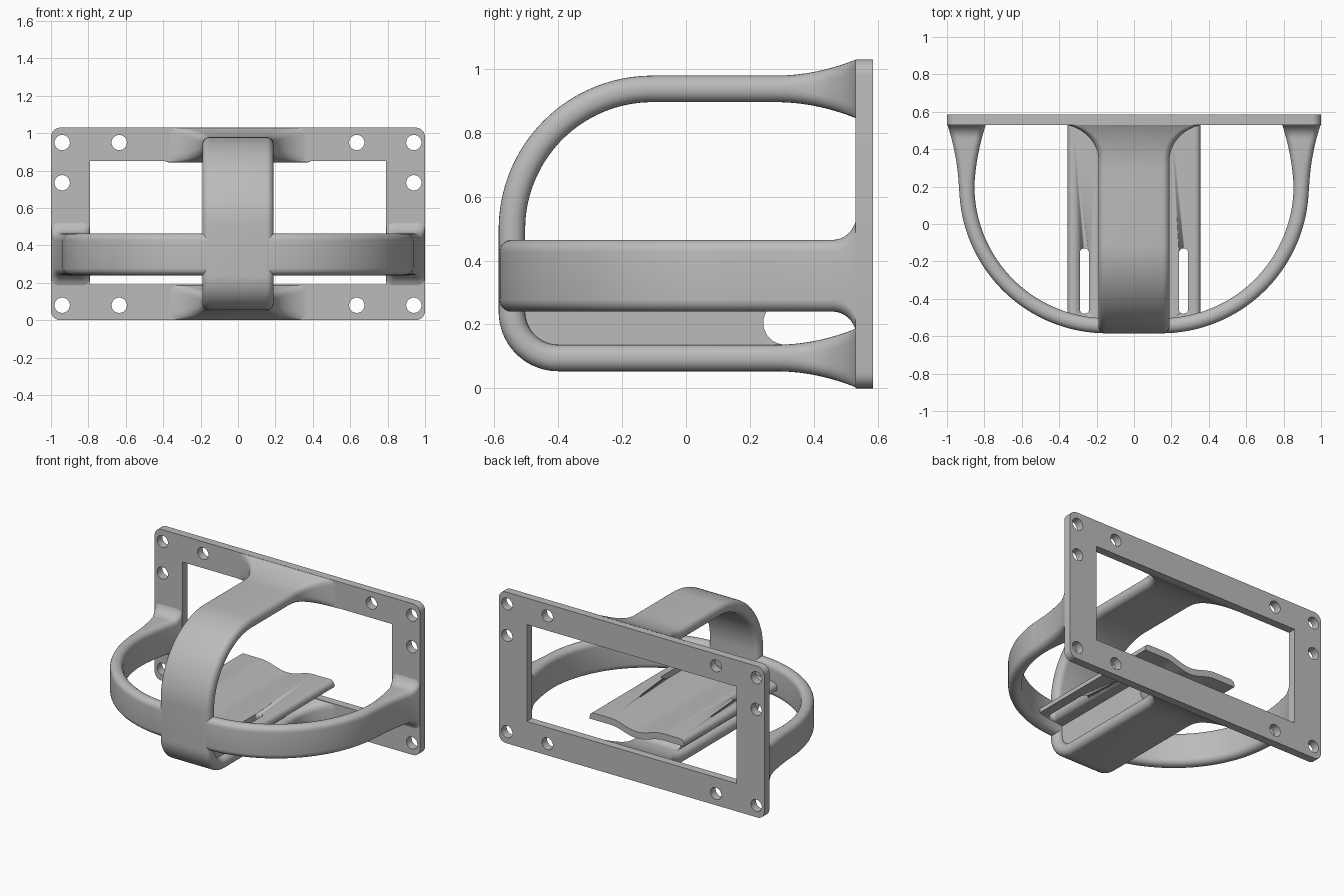
import bpy, bmesh
from math import sin, cos, pi, sqrt, radians
from mathutils import Vector

cube = bpy.data.objects.get("Cube")
if cube:
    bpy.data.objects.remove(cube, do_unlink=True)

grey = bpy.data.materials.new("light_grey")
grey.use_nodes = True
grey.diffuse_color = (0.5, 0.5, 0.5, 1)
grey.node_tree.nodes["Principled BSDF"].inputs["Base Color"].default_value = (0.5, 0.5, 0.5, 1)


def finish(name, mesh):
    """Link a mesh as a named object with the shared material and smooth curved faces."""
    mesh.name = name
    obj = bpy.data.objects.new(name, mesh)
    bpy.context.collection.objects.link(obj)
    mesh.materials.clear()
    mesh.materials.append(grey)
    bpy.ops.object.select_all(action='DESELECT')
    obj.select_set(True)
    bpy.context.view_layer.objects.active = obj
    bpy.ops.object.shade_smooth_by_angle(angle=radians(32))
    return obj


def arc(cx, cy, r, start, end, n=12):
    angles = [radians(start + (end - start) * i / n) for i in range(n + 1)]
    return [(cx + r * cos(a), cy + r * sin(a)) for a in angles]


def rounded_rect(hw, hh, r, cx=0, cy=0, n=6):
    pts = []
    for k, (sx, sy) in enumerate([(1, 1), (-1, 1), (-1, -1), (1, -1)]):
        pts += arc(cx + sx * (hw - r), cy + sy * (hh - r), r, 90 * k, 90 * k + 90, n)
    return pts


def extrude_outlines(name, outlines, depth, location, turn):
    """Fill closed outlines (inner ones become holes) and extrude them."""
    curve = bpy.data.curves.new(name, 'CURVE')
    curve.dimensions, curve.fill_mode, curve.extrude = '2D', 'BOTH', depth / 2
    for pts in outlines:
        spline = curve.splines.new('POLY')
        spline.points.add(len(pts) - 1)
        for p, (a, b) in zip(spline.points, pts):
            p.co = (a, b, 0, 1)
        spline.use_cyclic_u = True
    temp = bpy.data.objects.new(name + "_outline", curve)
    bpy.context.collection.objects.link(temp)
    mesh = bpy.data.meshes.new_from_object(
        temp.evaluated_get(bpy.context.evaluated_depsgraph_get()))
    bpy.data.objects.remove(temp, do_unlink=True)
    bm = bmesh.new()
    bm.from_mesh(mesh)
    bmesh.ops.remove_doubles(bm, verts=bm.verts, dist=0.0001)
    bmesh.ops.recalc_face_normals(bm, faces=bm.faces)
    bm.to_mesh(mesh)
    bm.free()
    obj = finish(name, mesh)
    obj.location, obj.rotation_euler = location, turn
    return obj


def sweep(name, path, axis, size):
    """Sweep a rounded band along a path; size(y) gives half width and half thickness."""
    bm = bmesh.new()
    rings = []
    for i, p in enumerate(path):
        tangent = path[min(i + 1, len(path) - 1)] - path[max(i - 1, 0)]
        normal = tangent.normalized().cross(axis)
        hw, ht = size(p.y)
        rings.append([bm.verts.new(p + axis * a + normal * b)
                      for a, b in rounded_rect(hw, ht, 0.038)])
    for r0, r1 in zip(rings, rings[1:]):
        for j in range(len(r0)):
            k = (j + 1) % len(r0)
            bm.faces.new((r0[j], r0[k], r1[k], r1[j]))
    bm.faces.new(rings[0])
    bm.faces.new(rings[-1])
    bmesh.ops.recalc_face_normals(bm, faces=bm.faces)
    mesh = bpy.data.meshes.new(name)
    bm.to_mesh(mesh)
    bm.free()
    return finish(name, mesh)


def ramp(y, start, end=0.535):
    return min(1, max(0, (y - start) / (end - start)))


def fillet(y, start, r):
    return r * (1 - sqrt(1 - ramp(y, start) ** 2))


# Mounting frame with window and screw holes
upright = (pi / 2, 0, 0)
outlines = [rounded_rect(1, 0.515, 0.05, 0, 0.515),
            [(-0.79, 0.19), (0.79, 0.19), (0.79, 0.85), (-0.79, 0.85)]]
for side in (-1, 1):
    for x, z in [(0.94, 0.95), (0.635, 0.95), (0.94, 0.735), (0.94, 0.08), (0.635, 0.08)]:
        outlines.append(arc(side * x, z, 0.041, 0, 345, 23))
extrude_outlines("mounting_frame", outlines, 0.055, (0, 0.5575, 0), upright)

# Straight run towards the frame, closely spaced where the flare is steep
run = [0.15 + 0.386 * sin(pi / 2 * i / 28) for i in range(29)]

# Vertical band: over the top, down the front and back along the bottom
profile = [(y, 0.9375) for y in reversed(run)]
profile += arc(-0.105, 0.4975, 0.44, 90, 180, 32)
profile += arc(-0.4, 0.24, 0.145, 180, 270, 20)
profile += [(y, 0.095) for y in run]
sweep("vertical_band", [Vector((0, y, z)) for y, z in profile], Vector((1, 0, 0)),
      lambda y: (0.19 + fillet(y, 0.34, 0.22), 0.0415 + 0.0515 * ramp(y, 0.28) ** 2))

# Horizontal hoop: around the front from side to side
half = [(0.895, y) for y in reversed(run) if y > 0.21] + arc(0.145, 0.205, 0.749, 0, -90, 36)
hoop = half + [(-x, y) for x, y in reversed(half)]
sweep("horizontal_hoop", [Vector((x, y, 0.3525)) for x, y in hoop], Vector((0, 0, 1)),
      lambda y: (0.1125 + fillet(y, 0.46, 0.085), 0.0405 + 0.0635 * ramp(y, 0.15) ** 2))


# Support shelf: flat wings with a shallow trough along the middle
def shelf_top(x):
    return 0.35 - (0.02 * (1 + cos(pi * x / 0.2)) if abs(x) < 0.2 else 0)


xs = [-0.2 + 0.4 * i / 32 for i in range(33)]
shelf_outline = [(x, shelf_top(x)) for x in xs]
shelf_outline += arc(0.325, 0.32, 0.03, 90, 0, 6) + [(0.355, 0.305)]
shelf_outline += [(x, shelf_top(x) - 0.045) for x in reversed(xs)]
shelf_outline += [(-0.355, 0.305)] + arc(-0.325, 0.32, 0.03, 180, 90, 6)
shelf = extrude_outlines("support_shelf", [shelf_outline], 1.05, (0, 0.005, 0), upright)

# Strap slots cut through the shelf wings
for side, label in ((1, "left"), (-1, "right")):
    slot = rounded_rect(0.025, 0.175, 0.0249, side * 0.265, -0.305)
    cutter = extrude_outlines(label + "_slot_cutter", [slot], 0.3, (0, 0, 0.33), (0, 0, 0))
    cutter.hide_render = True
    cutter.hide_set(True)
    cut = shelf.modifiers.new(label + "_slot", 'BOOLEAN')
    cut.operation, cut.solver, cut.object = 'DIFFERENCE', 'EXACT', cutter

# Web joining the shelf to the bottom run, with a hollow rear end
web = [(-0.53, 0.3), (-0.53, 0.2), (-0.42, 0.1), (0.31, 0.1)]
web += arc(0.31, 0.205, 0.068, 270, 90, 16) + [(0.31, 0.3)]
extrude_outlines("shelf_web", [web], 0.3, (0, 0, 0), (pi / 2, 0, pi / 2))
